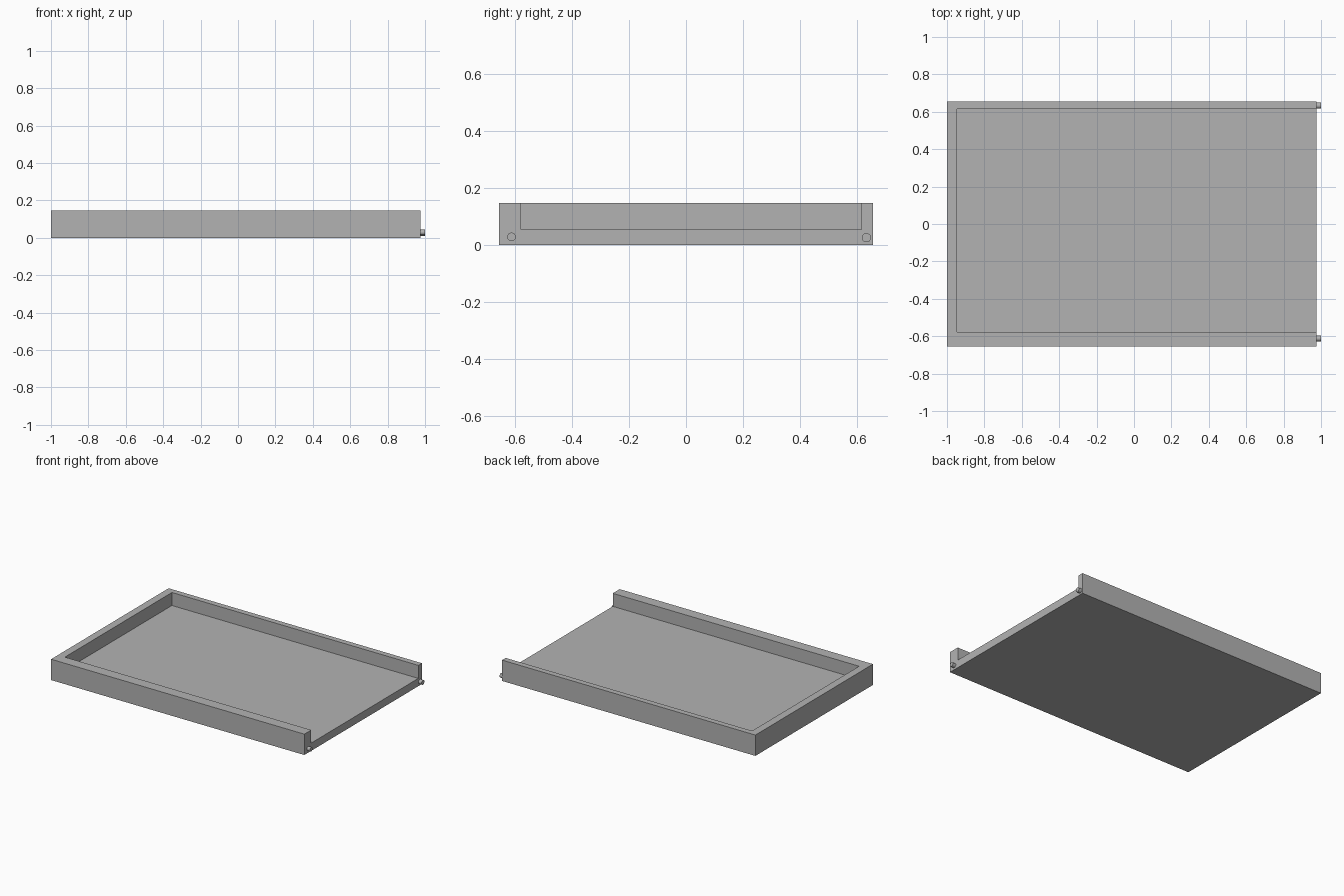
import bpy
import math

old = bpy.data.objects.get("Cube")
if old:
    bpy.data.objects.remove(old, do_unlink=True)

# Single plain grey
GREY = (0.45, 0.45, 0.45, 1.0)
grey = bpy.data.materials.new("plain grey")
grey.use_nodes = True
grey.diffuse_color = GREY
grey.node_tree.nodes["Principled BSDF"].inputs["Base Color"].default_value = GREY


def box(name, low, high):
    """Axis-aligned box between two corners."""
    centre = [(a + b) / 2 for a, b in zip(low, high)]
    bpy.ops.mesh.primitive_cube_add(size=1, location=centre)
    obj = bpy.context.object
    obj.name = name
    obj.scale = [b - a for a, b in zip(low, high)]
    bpy.ops.object.transform_apply(location=False, rotation=False, scale=True)
    obj.data.materials.append(grey)
    return obj


END = 0.976  # open end of the tray

# Tray: solid block with a pocket that runs out through the open end
tray = box("tray", (-1, -0.655, 0), (END, 0.655, 0.147))
pocket = box("pocket_cutter", (-0.946, -0.578, 0.055), (1.2, 0.615, 0.4))
cut = tray.modifiers.new("pocket", "BOOLEAN")
cut.operation = "DIFFERENCE"
cut.solver = "EXACT"
cut.object = pocket
bpy.context.view_layer.objects.active = tray
bpy.ops.object.modifier_apply(modifier=cut.name)
bpy.data.objects.remove(pocket, do_unlink=True)

# Locating pins on the open end
for name, y, z, radius in (("front_pin", -0.612, 0.029, 0.015),
                           ("back_pin", 0.633, 0.026, 0.016)):
    bpy.ops.mesh.primitive_cylinder_add(
        vertices=32, radius=radius, depth=1 - END,
        location=((1 + END) / 2, y, z), rotation=(0, math.pi / 2, 0))
    pin = bpy.context.object
    pin.name = name
    pin.data.materials.append(grey)
    bpy.ops.object.shade_smooth_by_angle(angle=math.radians(40))
